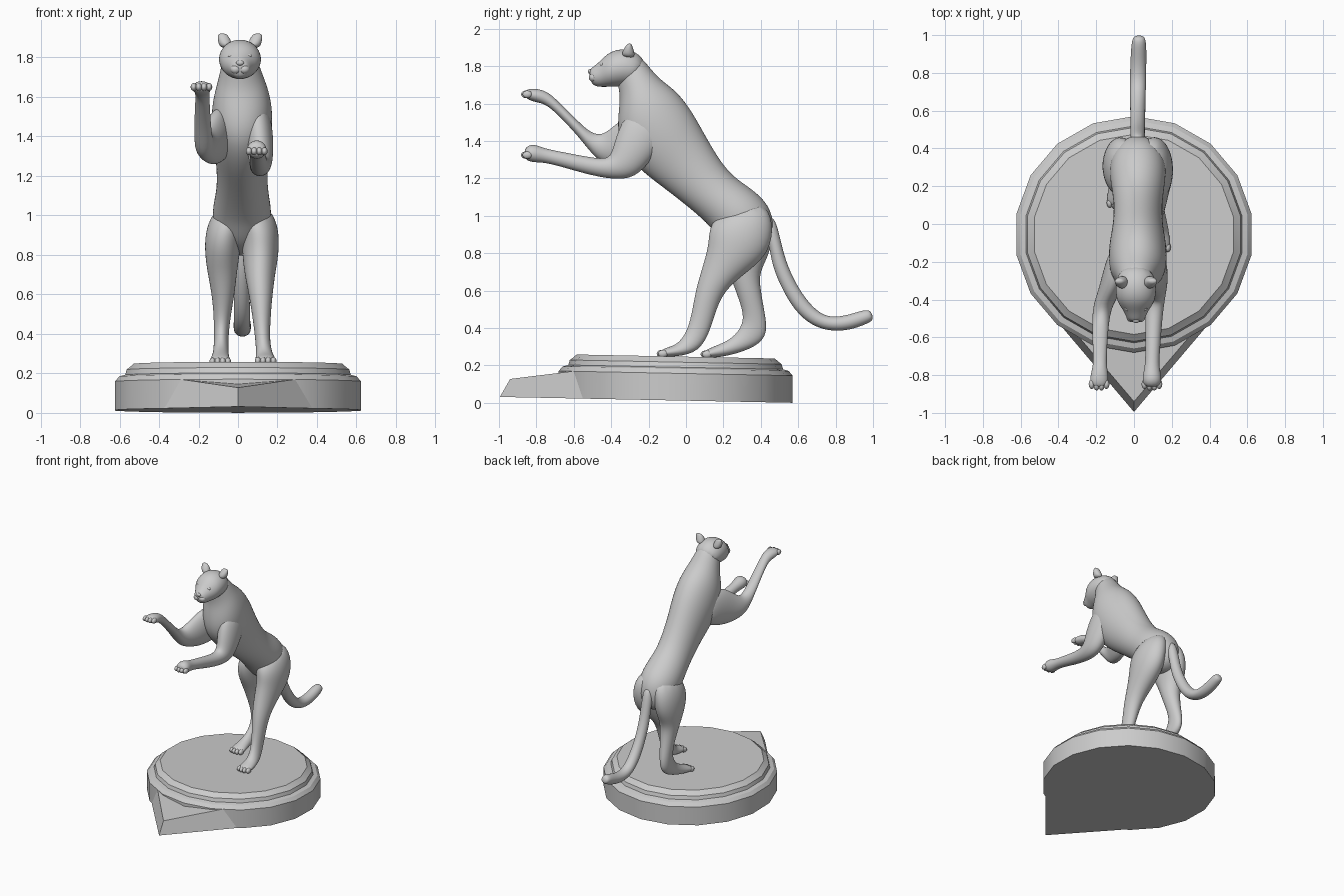
import bpy, bmesh, math
from mathutils import Vector

grey = bpy.data.materials.new("plain_grey")
grey.diffuse_color = (0.6, 0.6, 0.6, 1)


def finish(name, bm, subsurf=0, angle=180):
    bmesh.ops.recalc_face_normals(bm, faces=bm.faces[:])
    me = bpy.data.meshes.new(name)
    bm.to_mesh(me)
    bm.free()
    ob = bpy.data.objects.new(name, me)
    bpy.context.collection.objects.link(ob)
    me.materials.append(grey)
    if subsurf:
        mod = ob.modifiers.new("round", 'SUBSURF')
        mod.levels = mod.render_levels = subsurf
    bpy.ops.object.select_all(action='DESELECT')
    ob.select_set(True)
    bpy.context.view_layer.objects.active = ob
    bpy.ops.object.shade_smooth_by_angle(angle=math.radians(angle))
    return ob


def skin(bm, rings):
    """Bridge equal rings of verts and cap both ends."""
    n = len(rings[0])
    for a, b in zip(rings, rings[1:]):
        for i in range(n):
            j = (i + 1) % n
            bm.faces.new((a[i], a[j], b[j], b[i]))
    bm.faces.new(rings[0])
    bm.faces.new(rings[-1])


def loft(name, sections, sides=12):
    """Each section: two side-profile points (y, z, y, z), centre x, half width."""
    bm = bmesh.new()
    rings = []
    for y1, z1, y2, z2, x, w in sections:
        c = Vector((x, (y1 + y2) / 2, (z1 + z2) / 2))
        h = Vector((0, (y1 - y2) / 2, (z1 - z2) / 2))
        ring = []
        for i in range(sides):
            t = math.tau * i / sides
            ring.append(bm.verts.new(c + h * 1.03 * math.cos(t)
                                     + Vector((w * 1.03 * math.sin(t), 0, 0))))
        rings.append(ring)
    skin(bm, rings)
    return finish(name, bm, 2)


def blob(name, loc, size, tilt=0):
    bm = bmesh.new()
    bmesh.ops.create_uvsphere(bm, u_segments=12, v_segments=8, radius=1)
    ob = finish(name, bm)
    ob.location, ob.scale, ob.rotation_euler = loc, size, (tilt, 0, 0)
    return ob


def tilt_z(y, z):
    return z + 0.012 - 0.02 * y


# Stepped round plinth, tilted slightly
bm = bmesh.new()
SIDES, CY = 18, -0.055
rings = []
for r, z in ((0.632, 0), (0.632, 0.145), (0.61, 0.17), (0.58, 0.178), (0.572, 0.205),
             (0.555, 0.218), (0.535, 0.235)):
    ring = []
    for i in range(SIDES):
        t = math.tau * (i + 0.5) / SIDES
        y = CY + r * 0.99 * math.sin(t)
        ring.append(bm.verts.new((r * math.cos(t), y, tilt_z(y, z))))
    rings.append(ring)
skin(bm, rings)
finish("plinth", bm, 0, 25)

# Pointed prow on the front of the plinth
bm = bmesh.new()
low = [(0, -0.995), (0.42, -0.5), (0, -0.3), (-0.42, -0.5)]
high = [(0, -0.94, 0.128), (0.29, -0.6, 0.17), (0, -0.4, 0.165), (-0.29, -0.6, 0.17)]
skin(bm, [[bm.verts.new((x, y, tilt_z(y, 0))) for x, y in low],
          [bm.verts.new(p) for p in high]])
finish("plinth_prow", bm, 0, 15)

# Torso from rump to neck
loft("torso", [
    (0.45, 0.83, 0.36, 0.78, 0.02, 0.06), (0.475, 0.94, 0.22, 0.83, 0.02, 0.13),
    (0.445, 1.06, 0.14, 0.93, 0.02, 0.15), (0.345, 1.15, 0.10, 0.975, 0.02, 0.142),
    (0.22, 1.225, 0.0, 1.06, 0.022, 0.125), (0.10, 1.43, -0.13, 1.16, 0.02, 0.13),
    (0.03, 1.56, -0.25, 1.25, 0.02, 0.15), (-0.05, 1.665, -0.36, 1.38, 0.02, 0.155),
    (-0.13, 1.72, -0.365, 1.52, 0.02, 0.135), (-0.19, 1.785, -0.35, 1.62, 0.015, 0.108),
    (-0.24, 1.85, -0.36, 1.69, 0.01, 0.09), (-0.29, 1.86, -0.37, 1.73, 0.01, 0.07)], 16)

# Head
loft("head", [
    (-0.20, 1.81, -0.29, 1.70, 0.01, 0.085), (-0.27, 1.885, -0.34, 1.695, 0.01, 0.105),
    (-0.355, 1.895, -0.37, 1.69, 0.01, 0.108), (-0.42, 1.87, -0.41, 1.69, 0.01, 0.098),
    (-0.465, 1.82, -0.44, 1.69, 0.01, 0.068), (-0.50, 1.795, -0.48, 1.69, 0.01, 0.052),
    (-0.52, 1.775, -0.51, 1.71, 0.01, 0.036)], 14)
blob("nose", (0.01, -0.512, 1.772), (0.02, 0.012, 0.013))
for s, side in ((-1, "left"), (1, "right")):
    blob(side + "_muzzle_pad", (0.01 + s * 0.022, -0.495, 1.74), (0.028, 0.025, 0.024))
    blob(side + "_eye", (0.01 + s * 0.045, -0.447, 1.808), (0.016, 0.013, 0.011))
    # Cupped ear: tapering loft leaning outwards
    loft(side + "_ear", [
        (-0.35, 1.85, -0.27, 1.84, 0.01 + s * 0.068, 0.034),
        (-0.34, 1.885, -0.275, 1.88, 0.01 + s * 0.078, 0.036),
        (-0.325, 1.905, -0.285, 1.905, 0.01 + s * 0.085, 0.03),
        (-0.312, 1.922, -0.292, 1.922, 0.01 + s * 0.09, 0.02)], 8)

# Hind legs
loft("right_hind_leg", [
    (0.17, 1.02, 0.41, 1.09, 0.07, 0.08), (0.12, 0.93, 0.475, 0.97, 0.11, 0.098),
    (0.12, 0.84, 0.45, 0.80, 0.115, 0.095), (0.085, 0.72, 0.33, 0.70, 0.11, 0.08),
    (0.05, 0.60, 0.20, 0.60, 0.115, 0.06), (0.03, 0.47, 0.15, 0.46, 0.12, 0.044),
    (0.0, 0.37, 0.115, 0.345, 0.125, 0.036), (-0.05, 0.31, 0.05, 0.26, 0.135, 0.043),
    (-0.11, 0.295, -0.09, 0.245, 0.14, 0.055), (-0.145, 0.275, -0.14, 0.245, 0.14, 0.042)])
loft("left_hind_leg", [
    (0.17, 1.02, 0.41, 1.07, -0.03, 0.08), (0.14, 0.92, 0.47, 0.95, -0.07, 0.097),
    (0.16, 0.82, 0.455, 0.80, -0.08, 0.09), (0.22, 0.72, 0.39, 0.70, -0.08, 0.075),
    (0.265, 0.60, 0.40, 0.60, -0.075, 0.058), (0.305, 0.49, 0.42, 0.49, -0.08, 0.043),
    (0.305, 0.42, 0.44, 0.37, -0.085, 0.037), (0.25, 0.345, 0.38, 0.30, -0.085, 0.038),
    (0.17, 0.31, 0.23, 0.25, -0.09, 0.043), (0.12, 0.29, 0.13, 0.24, -0.09, 0.057),
    (0.09, 0.27, 0.095, 0.24, -0.09, 0.044)])

# Raised forelegs
loft("left_foreleg", [
    (-0.12, 1.54, -0.10, 1.32, -0.06, 0.06), (-0.27, 1.56, -0.20, 1.27, -0.09, 0.07),
    (-0.37, 1.50, -0.32, 1.25, -0.125, 0.062), (-0.44, 1.43, -0.42, 1.275, -0.165, 0.052),
    (-0.51, 1.44, -0.485, 1.305, -0.175, 0.046), (-0.60, 1.53, -0.57, 1.42, -0.18, 0.042),
    (-0.70, 1.63, -0.68, 1.535, -0.18, 0.036), (-0.75, 1.67, -0.75, 1.60, -0.18, 0.036),
    (-0.82, 1.685, -0.82, 1.61, -0.185, 0.052), (-0.87, 1.67, -0.86, 1.63, -0.185, 0.042)])
loft("right_foreleg", [
    (-0.29, 1.60, -0.06, 1.52, 0.09, 0.065), (-0.37, 1.45, -0.12, 1.38, 0.105, 0.075),
    (-0.395, 1.34, -0.20, 1.28, 0.115, 0.065), (-0.42, 1.305, -0.29, 1.185, 0.115, 0.055),
    (-0.50, 1.31, -0.47, 1.205, 0.105, 0.046), (-0.65, 1.34, -0.64, 1.255, 0.10, 0.04),
    (-0.76, 1.36, -0.75, 1.285, 0.095, 0.036), (-0.82, 1.39, -0.81, 1.285, 0.095, 0.054),
    (-0.87, 1.36, -0.86, 1.295, 0.095, 0.044)])

# Toes on every paw
paws = {"right_hind": (0.14, -0.135, 0.263), "left_hind": (-0.09, 0.1, 0.26),
        "left_fore": (-0.185, -0.86, 1.65), "right_fore": (0.095, -0.86, 1.325)}
for name, (x, y, z) in paws.items():
    for i in range(4):
        k = i - 1.5
        blob(f"{name}_toe_{i + 1}", (x + k * 0.026, y + abs(k) * 0.008, z),
             (0.016, 0.026, 0.02))

# Curving tail
loft("tail", [
    (0.47, 1.02, 0.38, 0.97, 0.02, 0.04), (0.505, 0.88, 0.445, 0.86, 0.02, 0.04),
    (0.53, 0.77, 0.455, 0.74, 0.02, 0.04), (0.585, 0.64, 0.52, 0.59, 0.02, 0.04),
    (0.66, 0.53, 0.60, 0.465, 0.02, 0.042), (0.735, 0.465, 0.705, 0.395, 0.02, 0.044),
    (0.81, 0.46, 0.81, 0.38, 0.022, 0.044), (0.88, 0.475, 0.90, 0.395, 0.024, 0.043),
    (0.955, 0.50, 0.975, 0.425, 0.026, 0.04), (0.99, 0.495, 1.005, 0.445, 0.026, 0.028)], 10)
